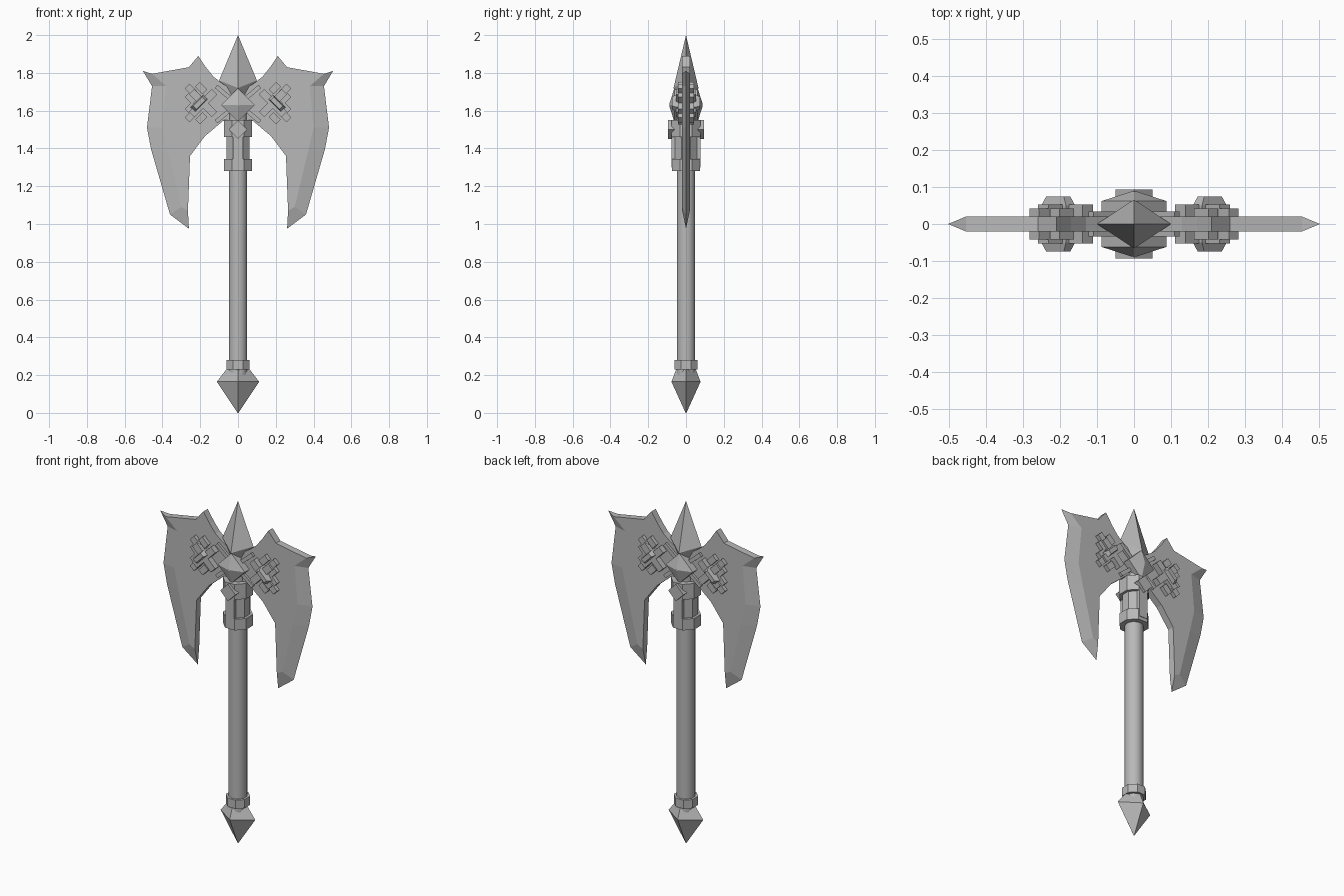
import bpy, bmesh, math
from mathutils import Matrix

if "Cube" in bpy.data.objects:
    bpy.data.objects.remove(bpy.data.objects["Cube"])

steel = bpy.data.materials.new('dark_steel')
steel.diffuse_color = (0.48, 0.48, 0.48, 1)
steel.use_nodes = True
steel.node_tree.nodes["Principled BSDF"].inputs["Base Color"].default_value = steel.diffuse_color


def make(name, verts, faces):
    bm = bmesh.new()
    vs = [bm.verts.new(v) for v in verts]
    for f in faces:
        bm.faces.new([vs[i] for i in f])
    bmesh.ops.recalc_face_normals(bm, faces=bm.faces)
    bmesh.ops.triangulate(bm, faces=[f for f in bm.faces if len(f.verts) > 4])
    me = bpy.data.meshes.new(name)
    bm.to_mesh(me)
    bm.free()
    me.materials.append(steel)
    ob = bpy.data.objects.new(name, me)
    bpy.context.collection.objects.link(ob)
    return ob


def lathe(name, n, rings, phase=0.0):
    """Stack of n-sided rings (rx, ry, z)."""
    verts, faces = [], []
    for rx, ry, z in rings:
        for i in range(n):
            a = 2 * math.pi * i / n + phase
            verts.append((rx * math.cos(a), ry * math.sin(a), z))
    for k in range(len(rings) - 1):
        for i in range(n):
            j = (i + 1) % n
            faces.append((k*n + i, k*n + j, k*n + n + j, k*n + n + i))
    faces += [tuple(range(n)), tuple(range((len(rings)-1)*n, len(rings)*n))]
    return make(name, verts, faces)


def diamond_solid(name, top, side, ridge, bottom):
    """Spike with side corners (x, z) and front/back corners (y, z)."""
    verts = [(0, 0, top), (side[0], 0, side[1]), (0, ridge[0], ridge[1]),
             (-side[0], 0, side[1]), (0, -ridge[0], ridge[1]), (0, 0, bottom)]
    faces = []
    for i in range(4):
        a, b = 1 + i, 1 + (i + 1) % 4
        faces += [(0, a, b), (5, b, a)]
    return make(name, verts, faces)


def block(name, x, z, w, h, y, angle=0, taper=1.0, y_base=0.0):
    """Bar through the blade, tilted in the front plane, tapered past y_base."""
    depths = [(-y, taper), (-y_base, 1), (y_base, 1), (y, taper)] if y_base else [(-y, 1), (y, 1)]
    rot = Matrix.Rotation(math.radians(angle), 4, 'Y')
    verts, faces = [], []
    for d, s in depths:
        verts += [(w/2*s*sx, d, h/2*s*sz) for sx, sz in ((-1, -1), (1, -1), (1, 1), (-1, 1))]
    for k in range(len(depths) - 1):
        faces += [(4*k+i, 4*k+(i+1) % 4, 4*k+4+(i+1) % 4, 4*k+4+i) for i in range(4)]
    m = len(verts) - 4
    faces += [(0, 1, 2, 3), (m, m+1, m+2, m+3)]
    ob = make(name, verts, faces)
    ob.data.transform(Matrix.Translation((x, 0, z)) @ rot)
    return ob


# Blades: flat body plus a sharpened outer edge
body = [(0.265, 1.07), (0.254, 1.36), (0.175, 1.465), (0.08, 1.545), (0, 1.56),
        (0, 1.69), (0.085, 1.745), (0.13, 1.78), (0.17, 1.83), (0.21, 1.89), (0.26, 1.83)]
bevel = [(0.455, 1.795), (0.38, 1.73), (0.40, 1.51), (0.37, 1.38), (0.30, 1.09)]
edge = [(0.503, 1.81), (0.455, 1.73), (0.482, 1.51), (0.46, 1.395), (0.36, 1.05), (0.26, 0.975)]
loop = body + bevel
N, B, E = len(loop), len(body), len(edge)
T = 0.02
for s, side in ((1, 'right'), (-1, 'left')):
    verts = [(s*x, -T, z) for x, z in loop] + [(s*x, T, z) for x, z in loop]
    verts += [(s*x, 0, z) for x, z in edge]
    # walk the bevel line from the top corner down to the lower tip
    top, tip = B, 0
    faces = [tuple(range(N)), tuple(range(N, 2*N))]
    faces += [(i, i+1, N+i+1, N+i) for i in range(B)]
    for k in range(E - 1):
        i, j = B + k, (B + k + 1) % N
        for o in (0, N):
            faces.append((o+i, o+j, 2*N+k+1, 2*N+k))
    faces += [(top, N+top, 2*N), (tip, N+tip, 2*N+E-1)]
    make(side + '_blade', verts, faces)

    # Interlaced ornament on each blade
    cx, cz = s*0.185, 1.64
    for a in (45, -45):
        block(side + '_ornament_bar', cx, cz, 0.17, 0.04, 0.053, a)
    for dx, dz in ((0.065, 0.07), (0.065, -0.07), (0.065, 0.025), (0.065, -0.025),
                   (0.01, 0.08), (0.01, -0.08)):
        block(side + '_ornament_stud', cx + s*dx, cz + dz, 0.055, 0.036, 0.042,
              45 if dz * s < 0 else -45)
    block(side + '_ornament_knob', s*0.205, cz, 0.095, 0.035, 0.075, s*45, 0.7, 0.05)
    # Barbs reaching from the hub to the blade
    for a, z in ((-40, 1.69), (40, 1.58)):
        block(side + '_hub_barb', s*0.07, z, 0.12, 0.022, 0.034, s*a)

# Head spike and hub gem
diamond_solid('head_spike', 2.0, (0.10, 1.76), (0.066, 1.72), 1.58)
block('hub_gem', 0, 1.63, 0.124, 0.124, 0.088, 45, 0.08, 0.062)
block('hub_plate', 0, 1.50, 0.07, 0.07, 0.094, 45)

# Shaft, collars and sleeve
shaft = lathe('shaft', 12, [(0.05, 0.05, 0.2), (0.05, 0.05, 1.6)], math.pi/12)
for p in shaft.data.polygons:
    p.use_smooth = len(p.vertices) == 4 and abs(p.normal.z) < 0.5
R = 1 / math.cos(math.pi/8)
P = math.pi/8
lathe('lower_collar', 8, [(0.075*R, 0.075*R, 1.28), (0.075*R, 0.075*R, 1.345)], P)
lathe('sleeve', 8, [(0.06*R, 0.06*R, 1.33), (0.06*R, 0.06*R, 1.48)], P)
lathe('upper_collar', 8, [(0.075*R, 0.078*R, 1.46), (0.075*R, 0.078*R, 1.55)], P)
block('sleeve_strip', 0, 1.39, 0.055, 0.18, 0.078)

# Pommel
lathe('pommel_ring', 8, [(0.061*R, 0.061*R, 0.23), (0.061*R, 0.061*R, 0.28)], P)
lathe('pommel', 4, [(0.002, 0.002, 0.0), (0.112, 0.077, 0.165), (0.058, 0.05, 0.235)])
